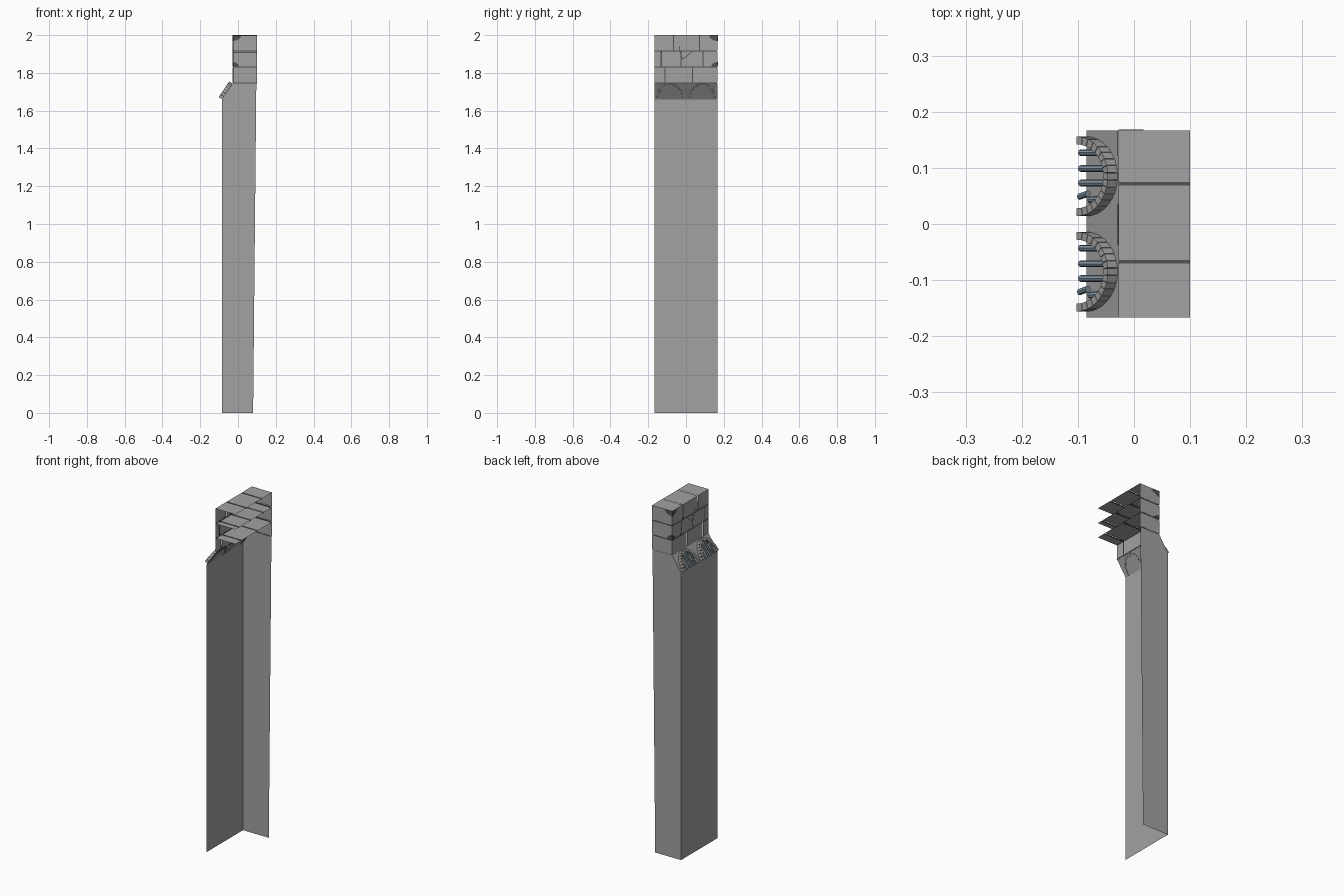
import bpy, bmesh, math
from mathutils import Vector

if "Cube" in bpy.data.objects:
    bpy.data.objects.remove(bpy.data.objects["Cube"])


def material(name, c):
    m = bpy.data.materials.new(name)
    m.diffuse_color = (*c, 1)
    m.use_nodes = True
    m.node_tree.nodes["Principled BSDF"].inputs["Base Color"].default_value = m.diffuse_color
    return m


STONE = material("grey stone", (0.36, 0.36, 0.36))
MORTAR = material("dark mortar", (0.085, 0.085, 0.085))
TRIM = material("arch stone", (0.38, 0.37, 0.36))
STEEL = material("blue steel", (0.24, 0.32, 0.39))

W = 0.167           # half width of the wall
XF, XB = -0.028, 0.1   # brick front and back


def finish(bm, name, mat):
    me = bpy.data.meshes.new(name)
    bm.to_mesh(me)
    bm.free()
    me.materials.append(mat)
    ob = bpy.data.objects.new(name, me)
    bpy.context.collection.objects.link(ob)
    return ob


def hexa(bm, lower, upper):
    """Solid between two matching loops of points."""
    a = [bm.verts.new(p) for p in lower]
    b = [bm.verts.new(p) for p in upper]
    faces = [bm.faces.new(a[::-1]), bm.faces.new(b)]
    n = len(a)
    for i in range(n):
        j = (i + 1) % n
        faces.append(bm.faces.new((a[i], a[j], b[j], b[i])))
    bmesh.ops.recalc_face_normals(bm, faces=faces)
    return faces


def box(bm, x0, x1, y0, y1, z0, z1):
    loop = [(x0, y0), (x1, y0), (x1, y1), (x0, y1)]
    return hexa(bm, [(x, y, z0) for x, y in loop], [(x, y, z1) for x, y in loop])


# Wall body: open shell with one long face, a sloped ledge and one end
bm = bmesh.new()
prof = [(-0.085, 0), (-0.085, 1.66), (XF, 1.745)]
for (xa, za), (xb, zb) in zip(prof, prof[1:]):
    bm.faces.new([bm.verts.new(p) for p in
                  ((xa, W, za), (xa, -W, za), (xb, -W, zb), (xb, W, zb))])
end = [(0.08, 0)] + prof + [(0.097, 1.745)]
bm.faces.new([bm.verts.new((x, W, z)) for x, z in end])
bmesh.ops.remove_doubles(bm, verts=bm.verts, dist=1e-5)
finish(bm, "wall_body", STONE)

# Brick courses: open at the back, the underside and the near end
rows = [(1.748, 1.829, [-0.112, 0.035]),
        (1.835, 1.913, [-0.131, -0.026, 0.09]),
        (1.919, 2.0, [-0.067, 0.072])]
G = 0.003
bricks, mortar = bmesh.new(), bmesh.new()
for z0, z1, joints in rows:
    edges = [-W] + joints + [W]
    for i, (a, b) in enumerate(zip(edges, edges[1:])):
        last = i == len(joints)
        fs = box(bricks, XF, XB, a if i == 0 else a + G, b if last else b - G, z0, z1)
        drop = [f for f in fs if f.normal.x > 0.5 or f.normal.z < -0.5
                or f.normal.y < -0.5 or (f.normal.y > 0.5 and not last)]
        bmesh.ops.delete(bricks, geom=drop, context='FACES')
    # mortar strips: upright joints, joints across the top, and the bed below
    for y in joints:
        box(mortar, XF + 0.002, XF + 0.004, y - G, y + G, z0, z1)
        box(mortar, XF + 0.002, XB, y - G, y + G, z1 - 0.004, z1 - 0.002)
    zb = z0 - 0.006 if z0 > 1.8 else 1.744
    box(mortar, XF + 0.002, XF + 0.004, -W, W - 0.002, zb, z0)
    box(mortar, XF + 0.002, XB, W - 0.004, W - 0.002, zb, z0)
finish(bricks, "bricks", STONE)
finish(mortar, "mortar_joints", MORTAR)

# Chipped corners and a crack, as thin dark plates
chips = bmesh.new()
T = 0.0012
for z, s, r in ((2.0, -1, 0.036), (1.835, 1, 0.026)):
    fan = [(0, 0), (r * 1.25, 0), (r * 1.1, r * 0.45), (r * 0.6, r * 0.75), (0, r * 0.9)]
    hexa(chips, [(XF + a, W - T, z + s * b) for a, b in fan],
         [(XF + a, W + T, z + s * b) for a, b in fan])
    hexa(chips, [(XF - T, W - a, z + s * b) for a, b in fan],
         [(XF + T, W - a, z + s * b) for a, b in fan])
crack = [(-0.035, 1.94), (-0.033, 1.915), (-0.018, 1.872), (0.0, 1.885),
         (0.012, 1.897), (0.035, 1.912)]
for (ya, za), (yb, zb) in zip(crack, crack[1:]):
    d = Vector((-(zb - za), yb - ya)).normalized() * 0.002
    q = [(ya - d.x, za - d.y), (yb - d.x, zb - d.y), (yb + d.x, zb + d.y), (ya + d.x, za + d.y)]
    hexa(chips, [(XF - T, y, z) for y, z in q], [(XF + T, y, z) for y, z in q])
finish(chips, "chips_and_crack", MORTAR)

# Local frame of the sloped ledge: u up the slope, n out of it
BASE = Vector((-0.085, 0, 1.66))
U = Vector((XF + 0.085, 0, 0.085)).normalized()
N = Vector((-U.z, 0, U.x))


def pt(u, y, n):
    return BASE + U * u + N * n + Vector((0, y, 0))


def bar(bm, ya, ua, yb, ub, n=0.012, r=0.006, sides=8):
    ring = [(r * math.cos(k * math.tau / sides), r * math.sin(k * math.tau / sides))
            for k in range(sides)]
    hexa(bm, [pt(ua, ya + a, n + b) for a, b in ring],
         [pt(ub, yb + a, n + b) for a, b in ring])


# Two barred arches, each a ring of small stones around four bars
SEG = 17
for name, cy in (("left", 0.085), ("right", -0.085)):
    bm = bmesh.new()
    for i in range(SEG):
        t0 = math.pi * (i + 0.04) / SEG
        t1 = math.pi * (i + 0.96) / SEG
        q = [(ru * math.sin(t), cy + ry * math.cos(t))
             for ry, ru, t in ((0.057, 0.086, t0), (0.071, 0.1, t0),
                               (0.071, 0.1, t1), (0.057, 0.086, t1))]
        hexa(bm, [pt(u, y, -0.002) for u, y in q], [pt(u, y, 0.021) for u, y in q])
    finish(bm, name + "_arch", TRIM)

    bm = bmesh.new()
    for dy in (0.042, 0.014, -0.012):
        bar(bm, cy + dy, 0.0, cy + dy, 0.088 * math.sqrt(1 - (dy / 0.06) ** 2))
    # the last bar is snapped in two
    bar(bm, cy - 0.036, 0.0, cy - 0.031, 0.026, n=0.014)
    bar(bm, cy - 0.042, 0.03, cy - 0.04, 0.066)
    finish(bm, name + "_bars", STEEL)
